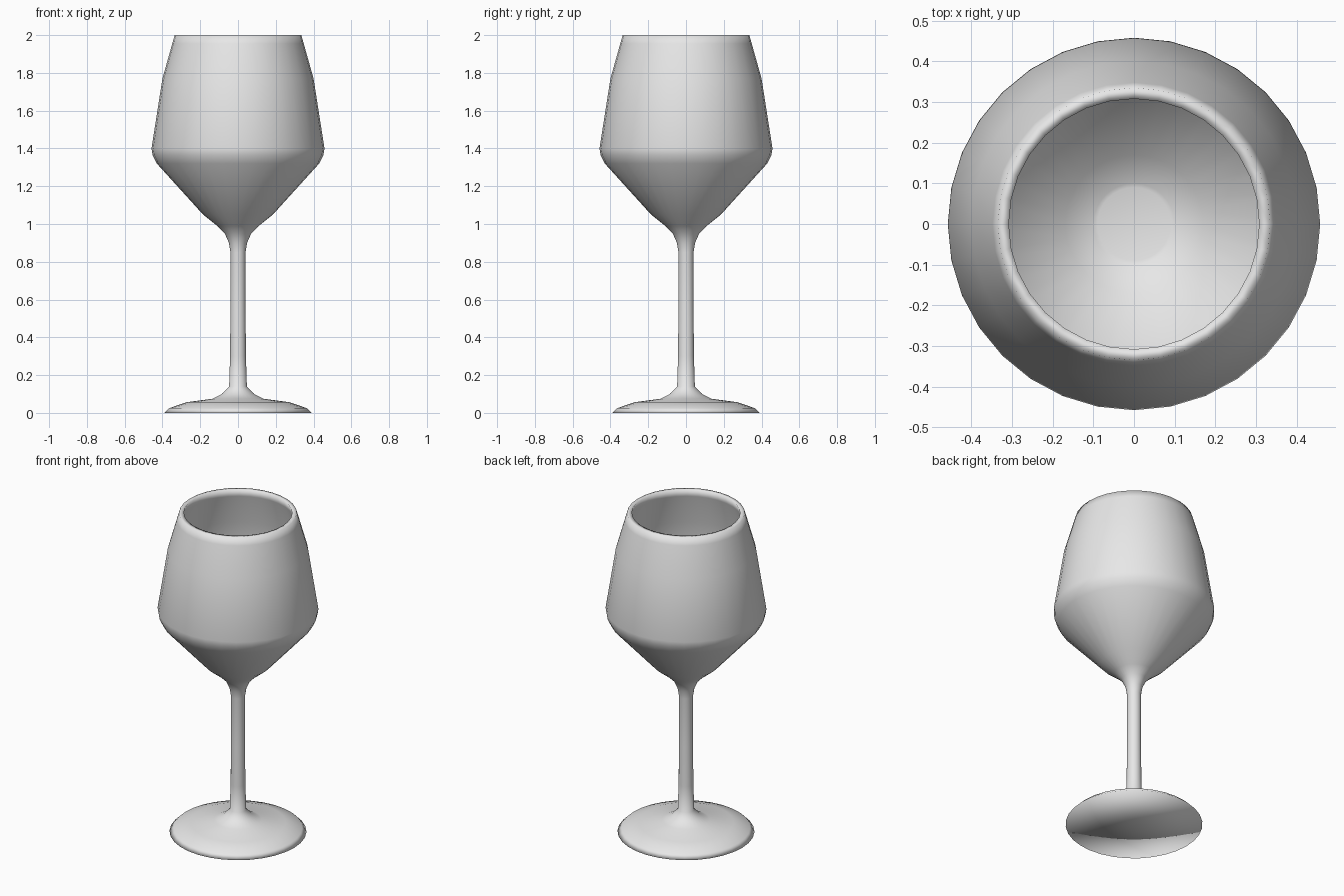
import bpy
import bmesh
from math import cos, sin, tau

SEGMENTS = 32

if "Cube" in bpy.data.objects:
    bpy.data.objects.remove(bpy.data.objects["Cube"])

glass = bpy.data.materials.new("grey_glass")
glass.use_nodes = True
colour = (0.8, 0.8, 0.8, 1)
glass.diffuse_color = colour
glass.node_tree.nodes["Principled BSDF"].inputs["Base Color"].default_value = colour

# Profile as (radius, height), from under the foot, up the outside, down the inside
foot = [(0, 0), (0.39, 0), (0.365, 0.025), (0.27, 0.057), (0.135, 0.075), (0.085, 0.1)]
stem = [(0.047, 0.14), (0.042, 0.3), (0.04, 0.55), (0.04, 0.85), (0.048, 0.9), (0.07, 0.95)]
bowl = [(0.11, 0.99), (0.185, 1.05), (0.43, 1.32), (0.452, 1.365), (0.458, 1.4),
        (0.4, 1.77), (0.348, 1.955), (0.335, 2)]
inside = [(0.308, 2), (0.32, 1.955), (0.37, 1.77), (0.428, 1.4), (0.4, 1.33),
          (0.17, 1.08), (0.1, 1.045), (0.09, 1.042), (0, 1.042)]


def lathe(name, profile, material):
    """Turn a profile around the z axis; radius 0 makes a pole."""
    bm = bmesh.new()
    rings = []
    for r, z in profile:
        count = SEGMENTS if r else 1
        rings.append([bm.verts.new((r * cos(tau * i / SEGMENTS), r * sin(tau * i / SEGMENTS), z))
                      for i in range(count)])
    for low, high in zip(rings, rings[1:]):
        for i in range(SEGMENTS):
            j = (i + 1) % SEGMENTS
            corners = [low[i % len(low)], low[j % len(low)],
                       high[j % len(high)], high[i % len(high)]]
            bm.faces.new(list(dict.fromkeys(corners)))
    bmesh.ops.recalc_face_normals(bm, faces=bm.faces)
    for face in bm.faces:
        face.smooth = True
    mesh = bpy.data.meshes.new(name)
    bm.to_mesh(mesh)
    bm.free()
    mesh.materials.append(material)
    obj = bpy.data.objects.new(name, mesh)
    bpy.context.collection.objects.link(obj)
    return obj


# Foot, stem and bowl are one continuous smooth surface
lathe("wine_glass", foot + stem + bowl + inside, glass)
